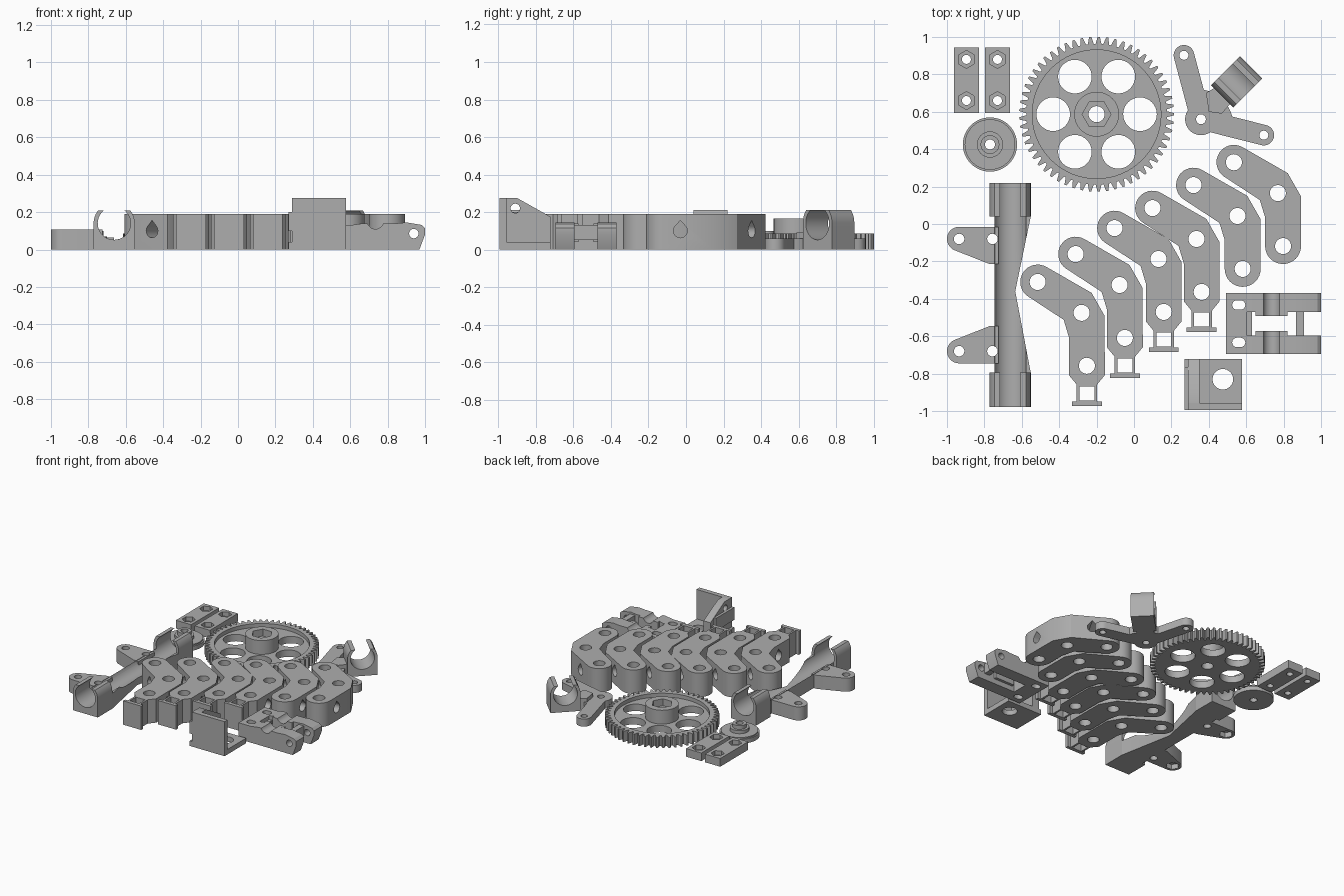
import bpy, bmesh
from math import sin, cos, pi, radians, hypot, atan2, degrees
from mathutils import Matrix, Vector

if "Cube" in bpy.data.objects:
    bpy.data.objects.remove(bpy.data.objects["Cube"])

grey = bpy.data.materials.new("plain grey")
grey.use_nodes = True
grey.diffuse_color = (0.42, 0.42, 0.42, 1)
grey.node_tree.nodes["Principled BSDF"].inputs["Base Color"].default_value = grey.diffuse_color


def arc(x, y, r, a0, a1, n=16):
    angles = [radians(a0 + (a1 - a0) * i / n) for i in range(n + 1)]
    return [(x + r * cos(a), y + r * sin(a)) for a in angles]


def circle(x, y, r, n=32):
    return arc(x, y, r, 0, 360, n)[:-1]


def hexagon(x, y, r):
    return circle(x, y, r, 6)


def rect(x0, y0, x1, y1):
    return [(x0, y0), (x1, y0), (x1, y1), (x0, y1)]


def capsule(p, q, r):
    a = degrees(atan2(q[1] - p[1], q[0] - p[0]))
    return arc(*q, r, a - 90, a + 90) + arc(*p, r, a + 90, a + 270)


def shift(loop, x, y):
    return [(x + u, y + v) for u, v in loop]


def prism(name, loops, w0, w1, origin=(0, 0, 0), d=None):
    """Extrude outline and holes from w0 to w1, upward or along level direction d."""
    curve = bpy.data.curves.new(name, "CURVE")
    curve.dimensions = "2D"
    curve.fill_mode = "BOTH"
    curve.extrude = (w1 - w0) / 2
    for loop in loops:
        spline = curve.splines.new("POLY")
        spline.points.add(len(loop) - 1)
        for point, (u, v) in zip(spline.points, loop):
            point.co = (u, v, 0, 1)
        spline.use_cyclic_u = True
    temp = bpy.data.objects.new(name, curve)
    mesh = bpy.data.meshes.new_from_object(temp)
    bpy.data.objects.remove(temp)
    mat = Matrix.Translation((0, 0, (w0 + w1) / 2))
    if d:
        k = hypot(*d)
        dx, dy = d[0] / k, d[1] / k
        mat = Matrix(((-dy, 0, dx, 0), (dx, 0, dy, 0), (0, 1, 0, 0), (0, 0, 0, 1))) @ mat
    mesh.transform(Matrix.Translation(Vector(origin)) @ mat)
    bm = bmesh.new()
    bm.from_mesh(mesh)
    bmesh.ops.remove_doubles(bm, verts=bm.verts, dist=1e-5)
    bmesh.ops.recalc_face_normals(bm, faces=bm.faces)
    bm.to_mesh(mesh)
    bm.free()
    mesh.materials.clear()
    mesh.materials.append(grey)
    obj = bpy.data.objects.new(name, mesh)
    bpy.context.collection.objects.link(obj)
    return obj


def cut(obj, *cutters):
    for c in cutters:
        c.hide_render = True
        mod = obj.modifiers.new("cut", "BOOLEAN")
        mod.operation, mod.object, mod.solver = "DIFFERENCE", c, "EXACT"
    bpy.context.view_layer.update()
    mesh = bpy.data.meshes.new_from_object(obj.evaluated_get(bpy.context.evaluated_depsgraph_get()))
    obj.modifiers.clear()
    obj.data = mesh
    for c in cutters:
        bpy.data.objects.remove(c)


# Large gear: toothed rim, web with six holes, hub with hexagonal pocket
gx, gy, teeth = -0.2, 0.587, 57
outline = []
for i in range(teeth):
    for step, r in ((-0.38, 0.376), (-0.13, 0.414), (0.13, 0.414), (0.38, 0.376)):
        a = 2 * pi * (i + step) / teeth
        outline.append((gx + r * cos(a), gy + r * sin(a)))
prism("gear_rim", [outline, circle(gx, gy, 0.344, 64)], 0, 0.085)
windows = [circle(gx + 0.232 * cos(k * pi / 3), gy + 0.232 * sin(k * pi / 3), 0.09) for k in range(6)]
prism("gear_web", [circle(gx, gy, 0.35, 64), circle(gx, gy, 0.043)] + windows, 0, 0.055)
prism("gear_hub_base", [circle(gx, gy, 0.12), circle(gx, gy, 0.043)], 0.05, 0.11)
prism("gear_hub", [circle(gx, gy, 0.12), hexagon(gx, gy, 0.077)], 0.11, 0.165)

# Two nut plates
for i, x in enumerate((-0.896, -0.73)):
    body = rect(x - 0.067, 0.593, x + 0.067, 0.945)
    for label, shape, r, z0, z1 in (("base", circle, 0.024, 0, 0.03), ("top", hexagon, 0.048, 0.03, 0.065)):
        holes = [shift(shape(0, 0, r), x, y) for y in (0.66, 0.88)]
        if label == "top":
            holes = [[(x - (v - y), y + (u - x)) for u, v in h] for h, y in zip(holes, (0.66, 0.88))]
        prism(f"nut_plate_{label}_{i}", [body] + holes, z0, z1)

# Round washer with stepped boss
for name, r, z0, z1 in (("washer_disc", 0.145, 0, 0.035), ("washer_step", 0.135, 0.035, 0.045),
                        ("washer_boss", 0.07, 0.045, 0.07), ("washer_boss_top", 0.05, 0.07, 0.1)):
    prism(name, [circle(-0.77, 0.425, r, 48), circle(-0.77, 0.425, 0.027)], z0, z1)

# Chain of six bent links; four have a square foot
arm = (0.82, -0.57)
top, low = (-0.235, 0.165), (0.028, -0.283)
drop = arc(0, 0.1, 0.037, 140, 400, 20) + [(0, 0.156)]
for i, (mx, my) in enumerate(((-0.28, -0.475), (-0.077, -0.326), (0.131, -0.187),
                              (0.334, -0.08), (0.553, 0.043), (0.769, 0.165))):
    outline = [(0.053, 0.107), (0.123, -0.016)][::-1] + arc(*top, 0.093, 60, 236)
    outline += [(-0.096, -0.037), (-0.068, -0.13)]
    loops = [circle(0, 0, 0.043), circle(*top, 0.043), circle(*low, 0.043)]
    if i < 4:
        half = [(0.096, -0.05), (0.055, -0.1), (0.055, -0.19), (0.08, -0.19), (0.08, -0.215)]
        outline += shift([(-u, v) for u, v in half] + half[::-1], *low)
        loops.append(shift(rect(-0.04, -0.185, 0.04, -0.11), *low))
    else:
        outline += arc(*low, 0.096, 180, 360)
    link = prism(f"link_{i}", [shift(p, mx, my) for p in [outline] + loops], 0, 0.19)
    cut(link, prism("side_hole", [drop], -0.2, 0.2, (mx + 0.028, my - 0.195, 0), (1, 0)),
        prism("arm_hole", [drop], -0.2, 0.2, (mx - 0.135, my + 0.095, 0), (0.5, 0.865)))

# Cradle profile: flat base with an open ring on top
cradle = [(-0.11, 0), (0.11, 0)] + arc(0, 0.14, 0.11, 0, 39.5, 10)
cradle += arc(0, 0.14, 0.088, 52.7, -232.7, 40) + arc(0, 0.14, 0.11, 140.5, 180, 10)

# Long rod holder: cradle ends, waisted neck, mounting ears
hx, hy = -0.662, -0.38
prism("holder_back_cradle", [cradle], -0.22, -0.04, (hx, 0, 0), (0, -1))
prism("holder_front_cradle", [cradle], 0.795, 0.978, (hx, 0, 0), (0, -1))
neck = prism("holder_neck", [[(-0.745, 0.04), (-0.745, -0.795), (-0.552, -0.795),
                              (-0.635, -0.36), (-0.552, 0.04)]], 0, 0.12)
cut(neck, prism("rod_channel", [circle(0, 0.14, 0.088, 40)], -0.3, 0.95, (hx, 0, 0), (0, -1)),
    *[prism("bolt_hole", [circle(-0.757, hy + s * 0.3, 0.028)], -0.1, 0.3) for s in (-1, 1)])
for s in (-1, 1):
    ear = arc(-0.935, 0, 0.065, 90, 248) + [(-0.77, -0.135), (-0.725, -0.135), (-0.725, 0.065)]
    for label, shape, r, z0, z1 in (("base", hexagon, 0.05, 0, 0.04), ("top", circle, 0.028, 0.04, 0.108)):
        loops = [ear, shape(-0.935, 0, r), circle(-0.757, 0, 0.028)]
        prism(f"holder_ear_{label}_{'front' if s < 0 else 'back'}",
              [[(u, hy + s * (0.3 + v)) for u, v in p] for p in loops], z0, z1)

# Small clip: cradle on a two-armed bracket
prism("clip_cradle", [cradle], -0.084, 0.084, (0.548, 0.76, 0), (1, -1))
elbow = (0.358, 0.56)
for name, end in (("clip_arm_back", (0.267, 0.902)), ("clip_arm_side", (0.694, 0.475))):
    prism(name, [capsule(elbow, end, 0.055), circle(*elbow, 0.026), circle(*end, 0.024)], 0, 0.06)
prism("clip_elbow", [circle(*elbow, 0.085), circle(*elbow, 0.026)], 0, 0.06)
prism("clip_gusset", [[(0.39, 0.575)] + arc(0.34, 0.53, 0.19, 0, 95)], 0, 0.06)
prism("clip_bridge", [[(0.4, 0.6), (0.47, 0.59), (0.53, 0.66), (0.45, 0.74), (0.385, 0.7)]], 0, 0.09)

# Hinge block: slotted plate, two lugs, grooved tabs, cross bar
cy = -0.533
slots = [capsule((0.55, cy + s * 0.1), (0.57, cy + s * 0.1), 0.025) for s in (-1, 1)]
prism("hinge_plate", [rect(0.493, cy - 0.163, 0.605, cy + 0.163)] + slots, 0, 0.13)
lug = [(0.6, 0), (0.97, 0), (1.0, 0.08), (1.0, 0.115), (0.98, 0.132), (0.9, 0.145), (0.85, 0.14)]
lug += arc(0.735, 0.155, 0.045, -20, -160, 12) + [(0.67, 0.14), (0.6, 0.13)]
tab = [(0.65, 0.04), (0.82, 0.04), (0.82, 0.14)] + lug[7:20] + [(0.65, 0.14)]
for s, side in ((1, "back"), (-1, "front")):
    a, b = sorted((-cy - s * 0.163, -cy - s * 0.062))
    prism(f"hinge_lug_{side}", [lug, circle(0.94, 0.085, 0.025)], a, b, d=(0, -1))
    a, b = sorted((-cy - s * 0.065, -cy - s * 0.04))
    prism(f"hinge_tab_{side}", [tab], a, b, d=(0, -1))
prism("hinge_bar", [rect(0.865, cy - 0.07, 0.91, cy + 0.07)], 0.05, 0.13)
prism("hinge_web", [rect(0.6, cy - 0.07, 0.63, cy + 0.07)], 0, 0.1)

# Corner bracket: base, front wall, sloped side wall, outer tab
prism("bracket_base", [rect(0.27, -0.995, 0.578, -0.722), circle(0.475, -0.83, 0.055)], 0, 0.04)
prism("bracket_front_wall", [rect(0.29, -0.995, 0.578, -0.957)], 0, 0.275)
side = [(-0.995, 0), (-0.722, 0), (-0.722, 0.175), (-0.9, 0.275), (-0.995, 0.275)]
prism("bracket_side_wall", [side, circle(-0.91, 0.22, 0.025)], 0.29, 0.35, d=(1, 0))
prism("bracket_tab", [rect(0.27, -0.995, 0.295, -0.765)], 0.1, 0.2)

# Smooth the round surfaces, keep edges sharp
bpy.ops.object.select_all(action="DESELECT")
for obj in bpy.context.collection.objects:
    if obj.type == "MESH" and grey.name in obj.data.materials:
        obj.select_set(True)
        bpy.context.view_layer.objects.active = obj
bpy.ops.object.shade_smooth_by_angle(angle=radians(30))
